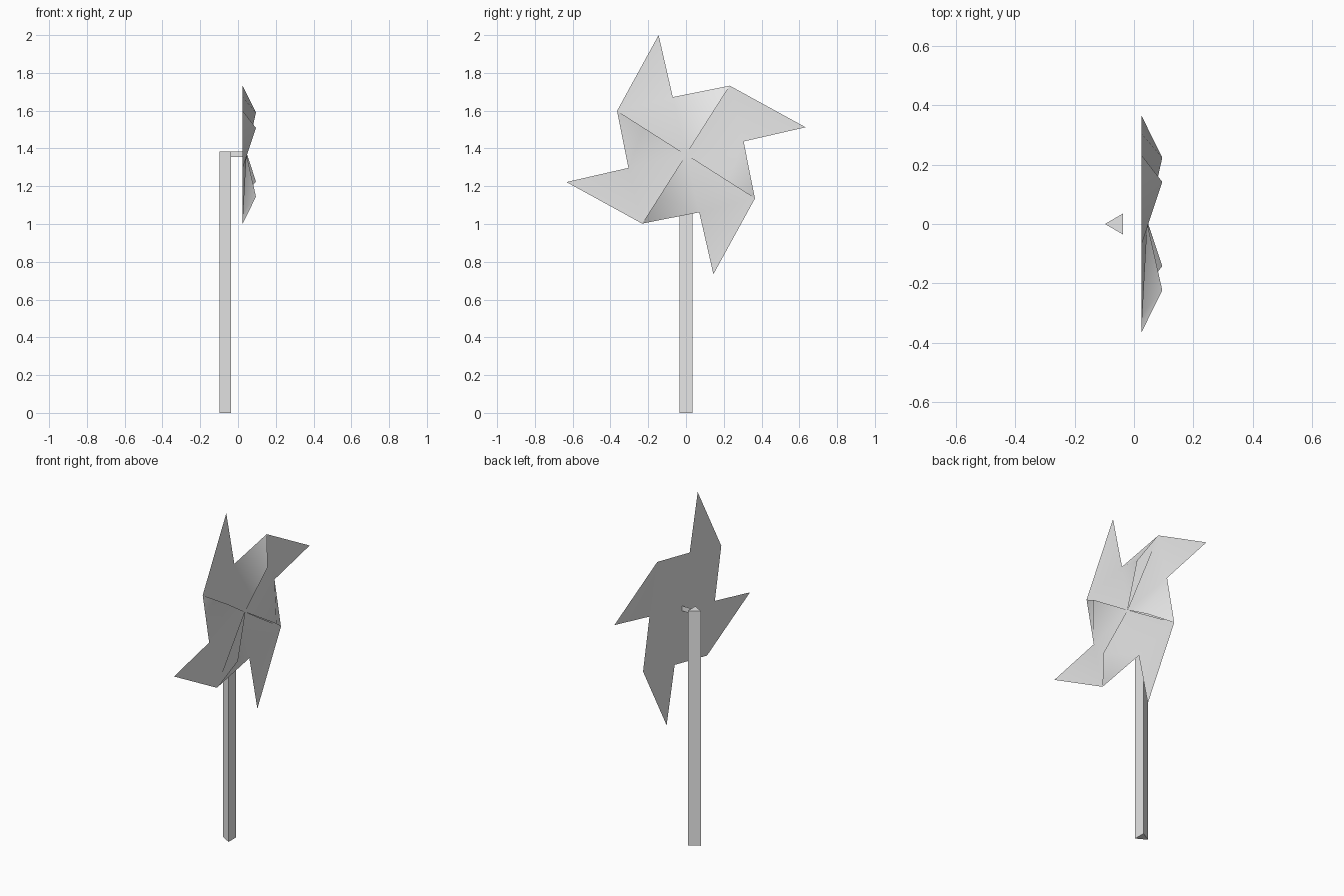
import bpy, bmesh, math
from mathutils import Matrix, Vector

if "Cube" in bpy.data.objects:
    bpy.data.objects.remove(bpy.data.objects["Cube"])

HUB_Z = 1.367      # height of the wheel centre
SHEET_X = 0.025    # plane of the folded paper
grey = bpy.data.materials.new("plain_grey")
grey.diffuse_color = (0.8, 0.8, 0.8, 1)
grey.use_nodes = True
grey.node_tree.nodes["Principled BSDF"].inputs["Base Color"].default_value = grey.diffuse_color


def make_object(name, bm, smooth=False):
    mesh = bpy.data.meshes.new(name)
    bm.to_mesh(mesh)
    bm.free()
    mesh.materials.append(grey)
    obj = bpy.data.objects.new(name, mesh)
    bpy.context.collection.objects.link(obj)
    if smooth:
        bpy.context.view_layer.objects.active = obj
        obj.select_set(True)
        bpy.ops.object.shade_smooth_by_angle(angle=math.radians(40))
        obj.select_set(False)
    return obj


def turned(x, y, z, k):
    """Point given relative to the hub, turned k quarter turns clockwise seen from +x."""
    p = Matrix.Rotation(-math.pi / 2 * k, 3, 'X') @ Vector((0, y, z))
    return (x, p.y, HUB_Z + p.z)


# Corner points of one blade
CORNER, TIP, NOTCH = (-0.365, 0.232), (-0.145, 0.633), (-0.07, 0.305)
CURL = (CORNER[0] * 0.61, CORNER[1] * 0.61)

# Pinwheel: flat tips and raised flaps joined around the hub
bm = bmesh.new()
hub = bm.verts.new((0.045, 0, HUB_Z))
ring = [[bm.verts.new(turned(x, *p, k)) for x, p in
         ((SHEET_X, CORNER), (SHEET_X, TIP), (SHEET_X, NOTCH), (0.095, CURL))]
        for k in range(4)]
flap_corners = [bm.verts.new(turned(SHEET_X, *CORNER, k)) for k in range(4)]
for k in range(4):
    corner, tip, notch, _ = ring[k]
    n = (k + 1) % 4
    curl, flap_corner = ring[n][3], flap_corners[n]
    for face in ((corner, notch, tip), (corner, hub, notch),
                 (notch, hub, curl), (notch, curl, flap_corner)):
        bm.faces.new(face)
bm.normal_update()
for f in bm.faces:
    if f.normal.x < 0:
        f.normal_flip()
make_object("pinwheel_blades", bm, smooth=True)

# Flat paper behind the flaps
bm = bmesh.new()
outline = [bm.verts.new(turned(SHEET_X, *p, k)) for k in range(4) for p in (CORNER, NOTCH)]
back = bm.faces.new(outline)
bm.normal_update()
if back.normal.x > 0:
    back.normal_flip()
make_object("back_sheet", bm)

# Three-sided stick
bm = bmesh.new()
base = bm.faces.new([bm.verts.new(p) for p in
                     ((-0.098, 0, 0), (-0.037, -0.035, 0), (-0.037, 0.035, 0))])
ext = bmesh.ops.extrude_face_region(bm, geom=[base], use_keep_orig=True)
bmesh.ops.translate(bm, vec=(0, 0, 1.385),
                    verts=[v for v in ext["geom"] if isinstance(v, bmesh.types.BMVert)])
bmesh.ops.recalc_face_normals(bm, faces=bm.faces[:])
make_object("stick", bm)

# Thin upright pin joining stick and wheel
bm = bmesh.new()
bm.faces.new([bm.verts.new(p) for p in
              ((-0.037, 0, 1.354), (SHEET_X, 0, 1.354), (SHEET_X, 0, 1.384), (-0.037, 0, 1.384))])
make_object("pin", bm)
